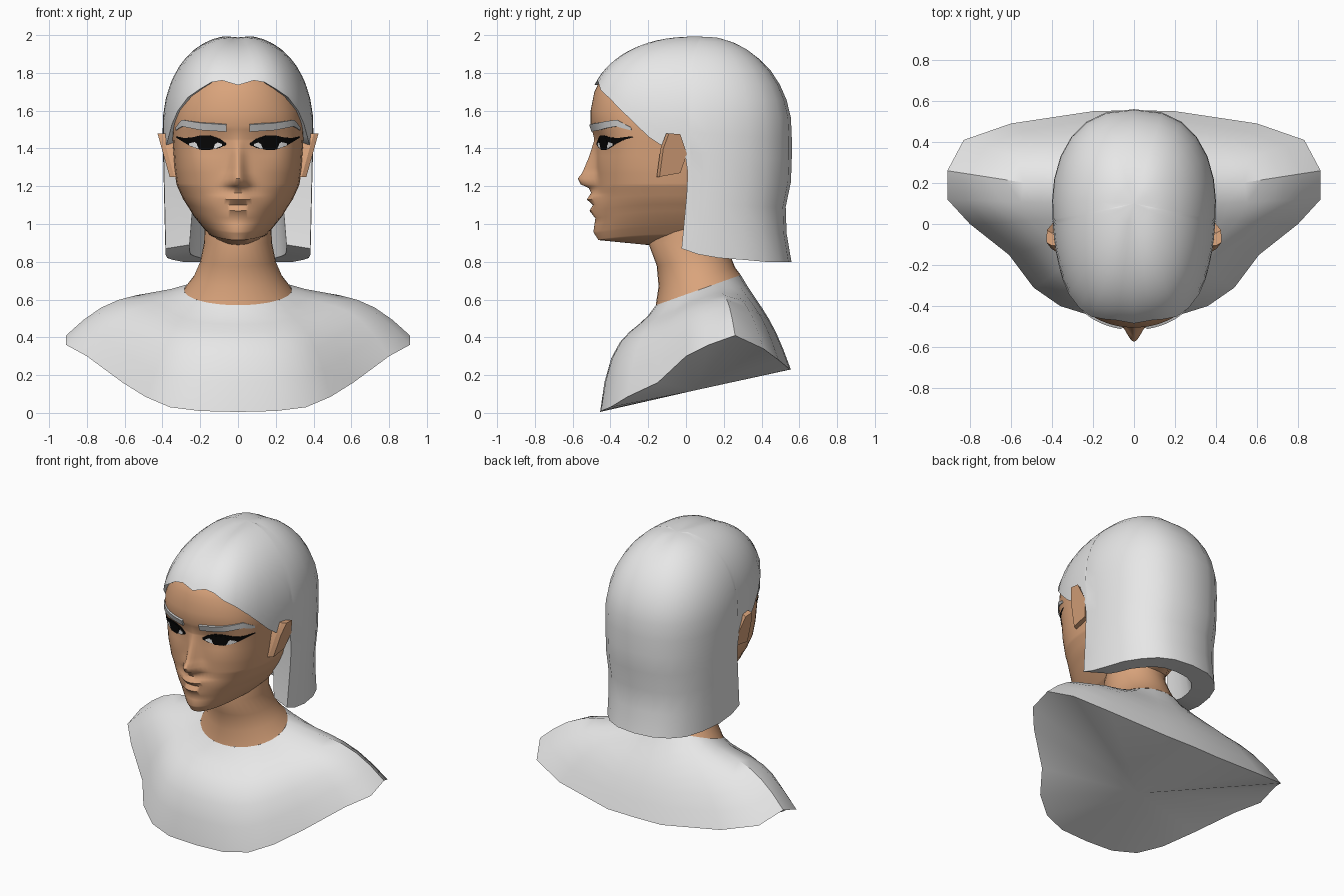
import bpy, bmesh
from math import sin, cos, asin, pi, sqrt, exp, radians, copysign

cube = bpy.data.objects.get("Cube")
if cube:
    bpy.data.objects.remove(cube)


def material(name, *rgb):
    mat = bpy.data.materials.new(name)
    mat.use_nodes = True
    mat.diffuse_color = (*rgb, 1)
    mat.node_tree.nodes["Principled BSDF"].inputs["Base Color"].default_value = (*rgb, 1)
    return mat


SKIN = material("warm skin", .7, .37, .2)
PALE = material("pale grey", .8, .8, .8)
BROW = material("brow grey", .58, .58, .58)
WHITE = material("eye white", .8, .8, .8)
BLACK = material("black", .002, .002, .002)


def table(rows, key):
    """Interpolate the values of rows sorted by their first entry."""
    if key <= rows[0][0]:
        return rows[0][1:]
    for low, high in zip(rows, rows[1:]):
        if key <= high[0]:
            f = (key - low[0]) / (high[0] - low[0])
            return [a + (b - a) * f for a, b in zip(low[1:], high[1:])]
    return rows[-1][1:]


def grid_part(name, columns, mat, closed=False, cap=False, thickness=0, angle=40, fix=False):
    """Skin columns of points (front to back, each running downward) and mirror them."""
    bm = bmesh.new()
    cols = [[bm.verts.new(p) for p in col] for col in columns]
    pairs = list(zip(cols, cols[1:]))
    if closed:
        pairs.append((cols[-1], cols[0]))
    for a, b in pairs:
        for j in range(len(a) - 1):
            bm.faces.new((a[j], a[j + 1], b[j + 1], b[j]))
    if cap:
        bm.faces.new([c[0] for c in cols])
        bm.faces.new([c[-1] for c in reversed(cols)])
    bmesh.ops.remove_doubles(bm, verts=bm.verts[:], dist=.0002)
    if fix:
        bmesh.ops.recalc_face_normals(bm, faces=bm.faces[:])
    mesh = bpy.data.meshes.new(name)
    bm.to_mesh(mesh)
    bm.free()
    mesh.materials.append(mat)
    obj = bpy.data.objects.new(name, mesh)
    bpy.context.scene.collection.objects.link(obj)
    obj.modifiers.new("mirror", 'MIRROR')
    if thickness:
        solid = obj.modifiers.new("thickness", 'SOLIDIFY')
        solid.thickness = thickness
        solid.offset = -1
    bpy.ops.object.select_all(action='DESELECT')
    obj.select_set(True)
    bpy.context.view_layer.objects.active = obj
    bpy.ops.object.convert(target='MESH')
    bpy.ops.object.shade_smooth_by_angle(angle=radians(angle))


# Bust: swept from the collar out to the cut rim, closed by a flat underside
RIM = [(0, -.455, .005), (.2, -.45, .01), (.36, -.4, .03), (.49, -.31, .085),
       (.61, -.15, .16), (.8, 0, .3), (.91, .12, .36), (.91, .26, .41),
       (.83, .41, .34), (.6, .49, .28), (.2, .55, .23), (0, .555, .23)]


def collar(t):
    return .285 * sin(t), .065 - .225 * cos(t), .65 - .08 * cos(t)


columns = []
for k, rim in enumerate(RIM):
    t = pi * k / (len(RIM) - 1)
    col = []
    for j in range(8):
        f = j / 7
        x, y, z = [a + (b - a) * f for a, b in zip(collar(t), rim)]
        y -= .025 * max(0, cos(t)) * sin(pi * f * f)
        col.append((x, y, z + (.09 + .04 * cos(t)) * sin(pi * f ** 1.5)))
    columns.append(col + [(0, .05, .12)])
grid_part("bust", columns, PALE, angle=35)

# Neck: rings of height, half width, front, back and tilt
NECK = [(1.15, .17, -.12, .2, 0), (.9, .18, -.2, .21, 0), (.8, .2, -.155, .24, .02),
        (.72, .235, -.145, .26, .05), (.65, .285, -.16, .29, .08)]
columns = []
for k in range(17):
    t = pi * k / 16
    columns.append([(w * sin(t), (f + b) / 2 - (b - f) / 2 * cos(t), z - tilt * cos(t))
                    for z, w, f, b, tilt in NECK])
grid_part("neck", columns, SKIN)

# Head: height, front depth, half width and roundness of each section
FACE = [(.915, -.465, .15, 1), (.95, -.475, .19, .95), (1, -.475, .235, .9),
        (1.1, -.475, .29, .78), (1.2, -.475, .325, .68), (1.3, -.475, .338, .6),
        (1.45, -.48, .348, .55), (1.52, -.505, .352, .6), (1.6, -.505, .346, .6),
        (1.7, -.485, .31, .6), (1.76, -.455, .27, .6), (1.84, -.36, .2, .7)]
# Chin, lips and nose: height, how far they stand out, and width
RELIEF = [(.92, 0, .07), (.96, .015, .07), (1.03, .005, .1), (1.07, .036, .115),
          (1.1, .018, .13), (1.13, .05, .1), (1.165, .027, .07), (1.19, .04, .055),
          (1.21, .082, .055), (1.24, .098, .05), (1.27, .075, .04),
          (1.36, .035, .032), (1.44, .008, .035), (1.5, 0, .05)]
SIDE = -.03


def face_point(a, z):
    front, w, power = table(FACE, z)
    x, c = w * sin(a), cos(a)
    depth = SIDE - front if c > 0 else .3
    y = SIDE - depth * copysign(abs(c) ** power, c)
    if c > 0:
        out, spread = table(RELIEF, z)
        y -= out * exp(-(x / spread) ** 2)
        y += .02 * exp(-((x - .16) / .09) ** 2 - ((z - 1.42) / .06) ** 2)
    # the jaw line climbs toward the ears
    jaw = w if c < 0 else x
    lift = 1.2 * jaw ** 2 * (max(0, 1.25 - z) / .335) ** 1.5
    return x, y, z + lift


heights = sorted({r[0] for r in FACE + RELIEF} | {1.15, 1.4, 1.65}, reverse=True)
angles = [pi / 2 * (k / 20) ** 1.5 for k in range(21)]
angles += [pi / 2 * (1 + k / 6) for k in range(1, 7)]
columns = []
for a in angles:
    col = [face_point(a, z) for z in heights]
    x, y, z = col[-1]
    col.append((x * .6, y * .46, .89 + .7 * x * x))
    columns.append(col)
grid_part("head", columns, SKIN, cap=True, angle=50)

# Ears: flat slanted plates leaning outward
EAR = [(-.14, 1.25), (-.03, 1.27), (.005, 1.37), (-.03, 1.475), (-.09, 1.48), (-.12, 1.4)]


def ear_point(y, z, shift=0):
    return .362 + .28 * (z - 1.25) + shift, y, z


columns = []
for y, z in EAR:
    columns.append([ear_point(y - .015, z, -.09), ear_point(y - .015, z, -.025),
                    ear_point(y, z), ear_point(-.065, 1.37)])
grid_part("ears", columns, SKIN, closed=True, angle=20, fix=True)

# Hair: a dome whose strands run from the crown to the hairline (angle, end height)
HAIRLINE = [(0, 1.735), (5, 1.76), (12, 1.75), (22, 1.71), (33, 1.67), (45, 1.6),
            (54, 1.53), (62, 1.46), (68, 1.42), (74, 1.41), (80, 1.4), (82, 1.25),
            (83, .87), (92, .84), (105, .82), (120, .81), (135, .8), (150, .8),
            (165, .8), (180, .8)]


def hair_point(t, z):
    c = cos(t)
    u = max(0, (z - 1.5) / .5)
    p = 2.15 + .25 * c
    r = max(0, 1 - u ** p) ** (1 / p)
    x = .4 * r * max(0, sin(t)) ** (.7 - .1 * c) * (1 - .06 * max(0, 1.5 - z))
    y = .1 - (.63 if c > 0 else .46) * r * c
    # the back dips in at the nape and the side locks sweep forward
    y -= .04 * max(0, -c) * exp(-((z - 1.03) / .13) ** 2)
    y -= .15 * max(0, 1.2 - z) * sin(t) ** 8
    # shallow parting along the middle
    return x, y, z - .012 * exp(-(x / .05) ** 2) * max(0, z - 1.8) / .2


columns = []
for degrees, end in HAIRLINE:
    t = radians(degrees)
    col = [hair_point(t, 2 - (2 - end) * (j / 14) ** 1.8) for j in range(15)]
    # turn under at the hairline, then rise inside the long locks
    x, y, z = col[-1]
    col.append((x * .67, .1 + (y - .1) * .67, z + .02))
    col.append((x * .6, .1 + (y - .1) * .5, z + (.35 if end < 1 else .02)))
    columns.append(col)
grid_part("hair", columns, PALE, angle=45)


# Eyes and brows: thin strips laid on the face (x, upper edge, lower edge)
def face_strip(name, rows, offset, mat, thickness=.004):
    cols = []
    for k in range(17):
        x = rows[0][0] + (rows[-1][0] - rows[0][0]) * k / 16
        col = []
        for z in table(rows, x):
            a = asin(x / table(FACE, z)[1])
            col.append((x, face_point(a, z)[1] - offset, z))
        cols.append(col)
    grid_part(name, cols, mat, thickness=thickness)


face_strip("eyelashes", [(.065, 1.428, 1.418), (.1, 1.452, 1.402), (.15, 1.468, 1.393),
                         (.2, 1.468, 1.393), (.25, 1.457, 1.41), (.29, 1.455, 1.434),
                         (.328, 1.464, 1.458)], .005, BLACK)
face_strip("eye_whites", [(.085, 1.424, 1.414), (.12, 1.436, 1.4), (.17, 1.44, 1.395),
                          (.22, 1.436, 1.4), (.26, 1.427, 1.417)], .008, WHITE)
disc = [(.17 + .05 * i / 6, .047 * sqrt(1 - (i / 6) ** 2)) for i in range(-6, 7)]
face_strip("irises", [(x, min(1.455, 1.43 + h), max(1.393, 1.43 - h)) for x, h in disc],
           .011, BLACK)
face_strip("eyebrows", [(.062, 1.525, 1.488), (.2, 1.535, 1.497), (.3, 1.552, 1.517),
                        (.33, 1.512, 1.495)], .012, BROW, .016)
